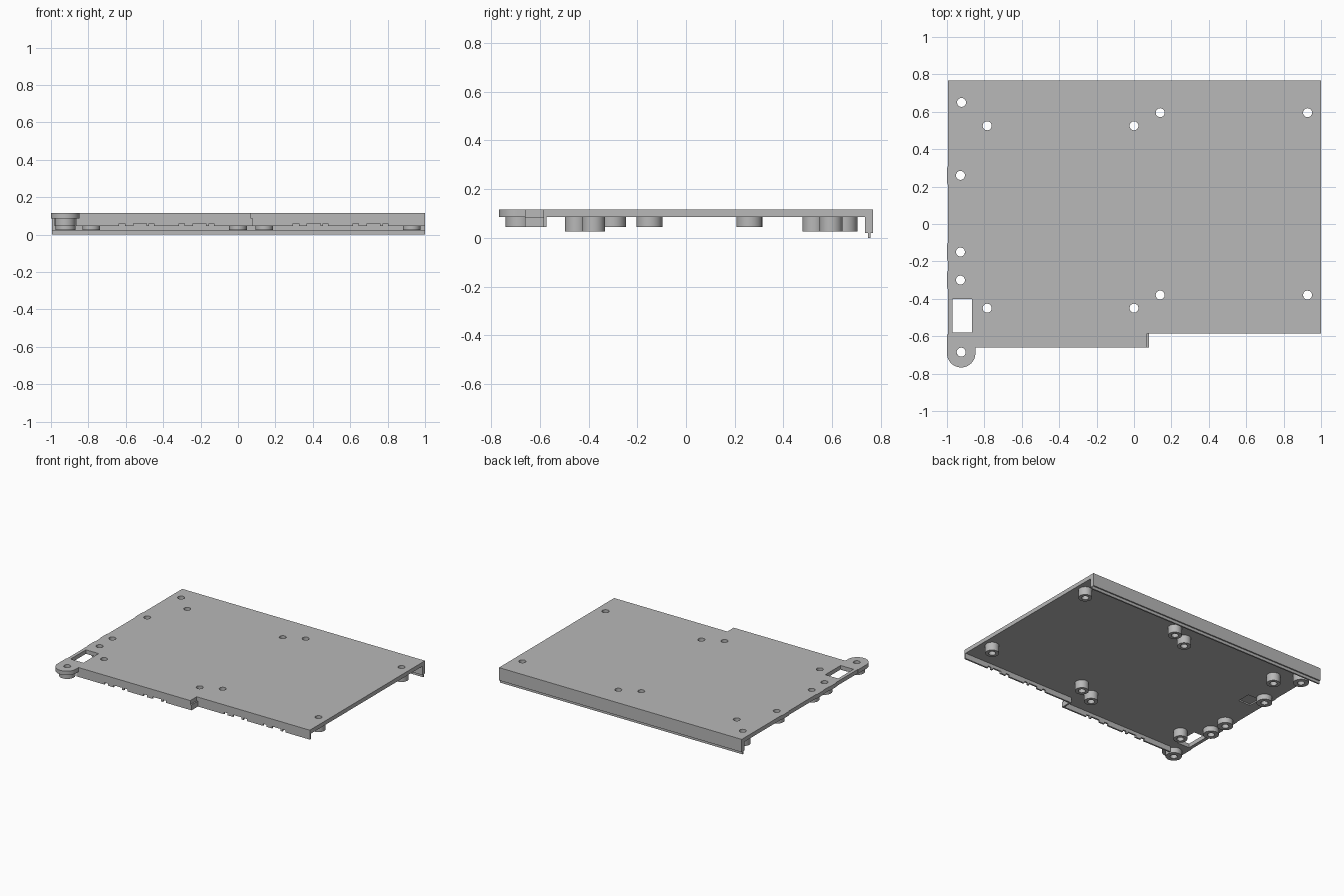
import bpy, bmesh, math
from mathutils import Vector

cube = bpy.data.objects.get("Cube")
if cube:
    bpy.data.objects.remove(cube, do_unlink=True)

grey = bpy.data.materials.new("plain_grey")
grey.use_nodes = True
COLOUR = (0.48, 0.48, 0.48, 1)
grey.diffuse_color = COLOUR
grey.node_tree.nodes["Principled BSDF"].inputs["Base Color"].default_value = COLOUR

TOP, UNDER, RIM = 0.115, 0.085, 0.045
FRONT, STEP, BACK = -0.66, -0.585, 0.767
WALL = 0.012
HOLE = 0.024


def finish(name, bm):
    bmesh.ops.recalc_face_normals(bm, faces=bm.faces)
    mesh = bpy.data.meshes.new(name)
    bm.to_mesh(mesh)
    bm.free()
    mesh.materials.append(grey)
    obj = bpy.data.objects.new(name, mesh)
    bpy.context.collection.objects.link(obj)
    return obj


def add_prism(bm, points, axis, start, end):
    """Extrude a 2D outline along one axis between start and end."""
    def place(p):
        a, b = p
        return {"x": (start, a, b), "y": (a, start, b), "z": (a, b, start)}[axis]
    face = bm.faces.new([bm.verts.new(place(p)) for p in points])
    moved = bmesh.ops.extrude_face_region(bm, geom=[face])["geom"]
    step = Vector([(end - start) * (axis == k) for k in "xyz"])
    bmesh.ops.translate(bm, vec=step,
                        verts=[v for v in moved if isinstance(v, bmesh.types.BMVert)])


def prism(name, points, axis, start, end):
    bm = bmesh.new()
    add_prism(bm, points, axis, start, end)
    return finish(name, bm)


def rect(x0, x1, y0, y1):
    return [(x0, y0), (x1, y0), (x1, y1), (x0, y1)]


def arc(cx, cy, r, a0, a1, n):
    angles = [math.radians(a0 + (a1 - a0) * i / n) for i in range(n + 1)]
    return [(cx + r * math.cos(a), cy + r * math.sin(a)) for a in angles]


def smooth(obj):
    bpy.ops.object.select_all(action="DESELECT")
    obj.select_set(True)
    bpy.context.view_layer.objects.active = obj
    bpy.ops.object.shade_smooth_by_angle(angle=math.radians(30))


# Standoff positions: tall narrow ones, and short wide ones along the left edge
tall = [(x, y) for x in (-0.785, 0) for y in (0.525, -0.45)]
tall += [(x, y) for x in (0.14, 0.928) for y in (0.595, -0.38)]
corner = (-0.922, 0.65)
edge = [(-0.928, y) for y in (0.26, -0.15, -0.30)]
ear = (-0.924, -0.685)

# Plate outline with rounded ear and small edge bulges
outline = arc(-0.924, -0.691, 0.076, 180, 360, 24)
outline += [(-0.848, FRONT), (0.07, FRONT), (0.07, STEP), (1, STEP), (1, BACK), (-0.995, BACK)]
for _, y in edge:
    outline += [(-0.995, y + 0.05), (-1, y + 0.035), (-1, y - 0.035), (-0.995, y - 0.05)]
outline += [(-0.995, -0.59), (-1, -0.59)]
plate = prism("cover_plate", outline, "z", UNDER, TOP)

# Screw holes, window and underside pocket cut from the plate
bm = bmesh.new()
for x, y in tall + edge + [corner, ear]:
    add_prism(bm, arc(x, y, HOLE, 0, 345, 23), "z", 0.05, 0.15)
add_prism(bm, rect(-0.97, -0.865, -0.58, -0.40), "z", 0.05, 0.15)
add_prism(bm, rect(-0.92, -0.82, 0.12, 0.22), "z", 0.05, 0.095)
cutter = finish("hole_cutter", bm)
cutter.hide_render = True
cut = plate.modifiers.new("holes", "BOOLEAN")
cut.operation, cut.solver, cut.object = "DIFFERENCE", "EXACT", cutter
bpy.context.view_layer.objects.active = plate
bpy.ops.object.modifier_apply(modifier=cut.name)
bpy.data.objects.remove(cutter, do_unlink=True)
smooth(plate)


# Hollow standoffs
def standoff(name, centre, radius, bottom):
    bm = bmesh.new()
    n = 32
    section = [(HOLE, bottom), (radius, bottom), (radius, UNDER), (HOLE, UNDER)]
    verts = [bm.verts.new((centre[0] + r, centre[1], z)) for r, z in section]
    loop = [bm.edges.new((verts[i], verts[(i + 1) % 4])) for i in range(4)]
    bmesh.ops.spin(bm, geom=verts + loop, cent=(*centre, 0), axis=(0, 0, 1),
                   angle=math.tau, steps=n, use_merge=True)
    bmesh.ops.remove_doubles(bm, verts=bm.verts, dist=0.0001)
    smooth(finish(name, bm))


for i, c in enumerate(tall):
    standoff(f"tall_standoff_{i + 1}", c, 0.047, 0.025)
standoff("corner_standoff", corner, 0.053, 0.025)
for i, c in enumerate(edge):
    standoff(f"edge_standoff_{i + 1}", c, 0.053, RIM)
standoff("ear_standoff", ear, 0.055, RIM)


# Front walls with groups of three notches along the lower edge
def notched_wall(name, x0, x1, y, groups):
    pts = [(x0, RIM)]
    for g in groups:
        for a, b in ((-0.11, -0.08), (-0.035, 0.035), (0.05, 0.077)):
            pts += [(g + a, RIM), (g + a, 0.06), (g + b, 0.06), (g + b, RIM)]
    pts += [(x1, RIM), (x1, UNDER), (x0, UNDER)]
    prism(name, pts, "y", y, y + WALL)


notched_wall("front_wall_right", -0.865, 0.07, FRONT, (-0.525, -0.205))
notched_wall("front_wall_left", 0.08, 1, STEP, (0.405, 0.725))
prism("step_wall", rect(0.068, 0.08, FRONT, STEP + WALL), "z", RIM, UNDER)

# Back wall with a thin lip below
prism("back_wall", [(0.735, UNDER), (0.735, 0.02), (0.746, 0.02), (0.746, 0),
                    (0.757, 0), (0.757, 0.02), (BACK, 0.02), (BACK, UNDER)],
      "x", -0.995, 1)
